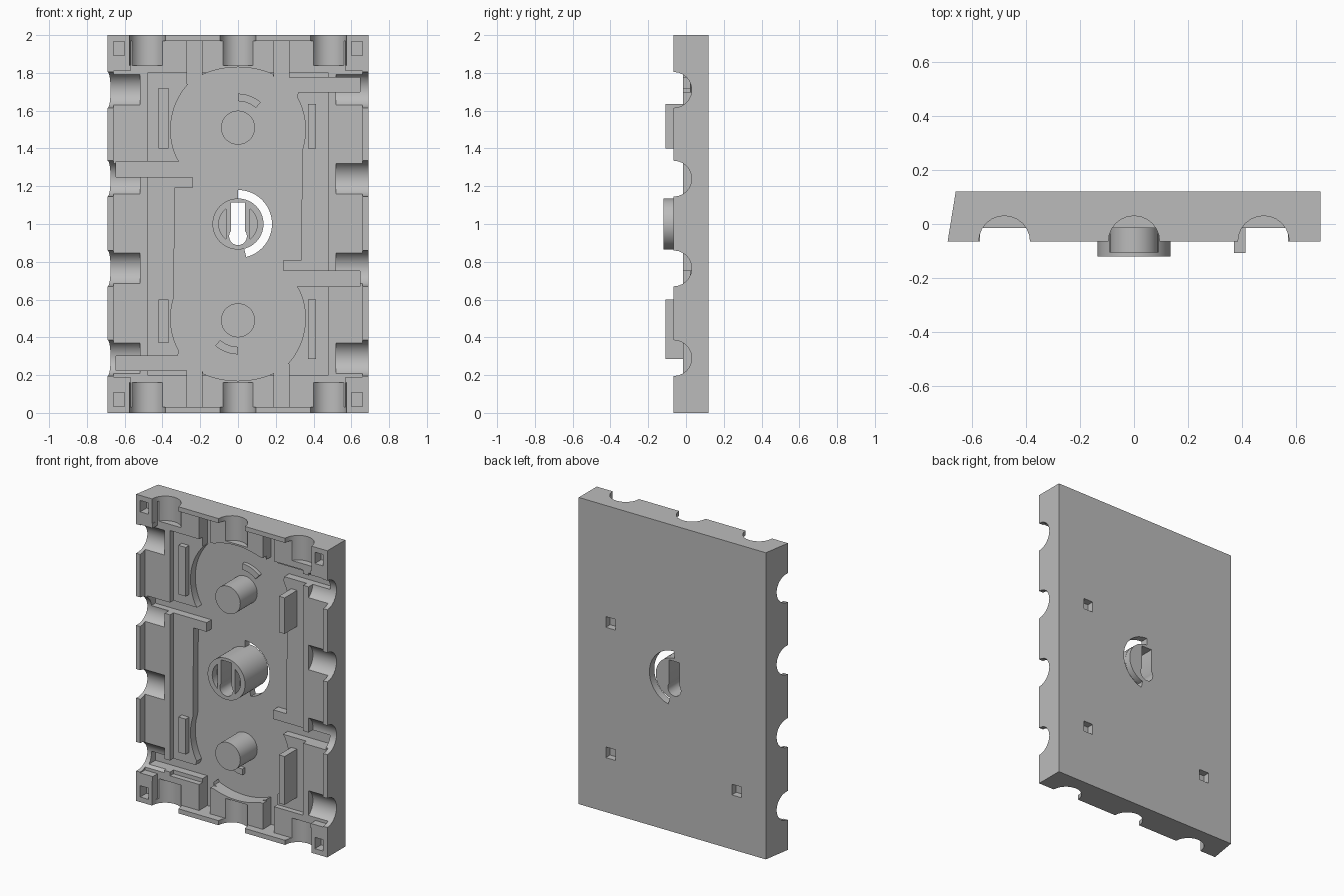
import bpy, bmesh
from math import radians, sin, cos

cube = bpy.data.objects.get("Cube")
if cube:
    bpy.data.objects.remove(cube, do_unlink=True)

FRONT, PANEL, MID, FLOOR, BACK = -0.065, -0.015, 0.02, 0.07, 0.12

grey = bpy.data.materials.new("mid grey")
grey.use_nodes = True
colour = (0.5, 0.5, 0.5, 1)
grey.diffuse_color = colour
grey.node_tree.nodes["Principled BSDF"].inputs["Base Color"].default_value = colour


def arc(cx, cz, r, a, b, n=16):
    """Points on an arc in the front plane, angles in degrees."""
    angles = [radians(a + (b - a) * i / n) for i in range(n + 1)]
    return [(cx + r * cos(t), cz + r * sin(t)) for t in angles]


def rect(x0, x1, z0, z1):
    return [(x0, z0), (x1, z0), (x1, z1), (x0, z1)]


def turn(points):
    """Half turn about the middle of the plate."""
    return [(-x, 2 - z) for x, z in points]


def extrude(name, points, axis, a, b):
    """Extrude a closed outline along an axis from a to b."""
    bm = bmesh.new()
    place = {"x": lambda p, t: (t, p[0], p[1]),
             "y": lambda p, t: (p[0], t, p[1]),
             "z": lambda p, t: (p[0], p[1], t)}[axis]
    low = [bm.verts.new(place(p, a)) for p in points]
    high = [bm.verts.new(place(p, b)) for p in points]
    bm.faces.new(low)
    bm.faces.new(high)
    for i in range(len(points)):
        j = (i + 1) % len(points)
        bm.faces.new((low[i], low[j], high[j], high[i]))
    bmesh.ops.recalc_face_normals(bm, faces=bm.faces)
    mesh = bpy.data.meshes.new(name)
    bm.to_mesh(mesh)
    bm.free()
    mesh.materials.append(grey)
    ob = bpy.data.objects.new(name, mesh)
    bpy.context.collection.objects.link(ob)
    return ob


def cut(target, points, a, b, axis="y"):
    """Subtract an extruded outline from the target."""
    cutter = extrude("cutter", points, axis, a, b)
    cutter.hide_render = True
    mod = target.modifiers.new("cut", "BOOLEAN")
    mod.operation, mod.solver, mod.object = "DIFFERENCE", "EXACT", cutter
    bpy.context.view_layer.objects.active = target
    bpy.ops.object.modifier_apply(modifier=mod.name)
    bpy.data.objects.remove(cutter, do_unlink=True)


# Plate with one sloping side
plate = extrude("plate", [(-0.69, FRONT), (0.69, FRONT), (0.69, BACK), (-0.66, BACK)], "z", 0, 2)

# Recessed panel inside the rim, leaving four corner blocks
quarter = [(0.66, 1.81), (0.57, 1.81), (0.57, 1.97)]
mirrored = [(-x, z) for x, z in reversed(quarter)]
cut(plate, quarter + mirrored + turn(quarter) + turn(mirrored), -0.2, PANEL)

# Middle step
cut(plate, rect(-0.48, 0.48, 0.2, 1.8), -0.2, MID)

# Deep waisted cavity, with half-turn symmetry
half = arc(0, 1.36, 0.47, 67, 113) + arc(0, 1.5, 0.357, 135, 205)
half += [(-0.31, 1.33), (-0.31, 1.25), (-0.24, 1.25), (-0.24, 1.19), (-0.335, 1.19)]
half += arc(0, 0.5, 0.357, 162, 209)
half += [(-0.32, 0.3), (-0.32, 0.225), (-0.19, 0.225)]
cut(plate, half + turn(half), -0.2, FLOOR)

# Deep channels leading to the sides and ends
for channel in (rect(-0.645, -0.28, 1.25, 1.33), rect(-0.645, -0.28, 0.225, 0.3),
                rect(-0.27, -0.19, 1.74, 1.97), rect(-0.27, -0.19, 0.03, 0.24)):
    cut(plate, channel, -0.2, FLOOR)
    cut(plate, turn(channel), -0.2, FLOOR)

# Half-round notches in the sides and ends
for z in (0.29, 0.765, 1.24, 1.71):
    for a, b in ((-0.8, -0.52), (0.52, 0.8)):
        cut(plate, arc(FRONT, z, 0.095, 0, 345, 23), a, b, "x")
for x in (-0.48, 0, 0.48):
    for a, b in ((-0.1, 0.16), (1.84, 2.1)):
        cut(plate, arc(x, FRONT, 0.095, 0, 345, 23), a, b, "z")

# Square sockets in the corner blocks
for x in (-0.63, 0.63):
    for z in (0.07, 1.93):
        cut(plate, rect(x - 0.03, x + 0.03, z - 0.037, z + 0.037), -0.2, 0.0)

# Square sockets in the back
for x, z in ((0.46, 1.24), (0.46, 0.39), (-0.45, 0.39)):
    cut(plate, rect(x - 0.035, x + 0.035, z - 0.035, z + 0.035), 0.075, 0.2)

# Curved slot and keyhole through the plate
cut(plate, arc(0, 1, 0.18, -76, 90, 32) + arc(0, 1, 0.134, 90, -76, 32), -0.2, 0.2)
keyhole = [(0.037, 1.115), (-0.037, 1.115)] + arc(0, 0.935, 0.047, 142, 398)
cut(plate, keyhole, -0.2, 0.2)

# Central boss with keyhole and two crescent recesses
boss = extrude("central_boss", arc(0, 1, 0.135, 0, 354.375, 63), "y", -0.12, FLOOR + 0.01)
cut(boss, keyhole, -0.2, 0.2)
crescent = arc(0, 1, 0.102, -52, 52)
cut(boss, crescent, -0.2, -0.07)
cut(boss, turn(crescent), -0.2, -0.07)

parts = [plate, boss]

# Round pegs and their small curved ridges
ridge = arc(0, 1.51, 0.18, 48, 90) + arc(0, 1.51, 0.14, 90, 48)
for name, z, outline in (("upper", 1.51, ridge), ("lower", 0.49, turn(ridge))):
    parts.append(extrude(name + "_peg", arc(0, z, 0.09, 0, 352.5, 47), "y", -0.105, FLOOR + 0.01))
    parts.append(extrude(name + "_curved_ridge", outline, "y", 0.045, FLOOR + 0.01))

# Upright ribs on the middle step
for name, outline, front in (
        ("left_upper_rib", rect(0.37, 0.412, 1.4, 1.635), -0.108),
        ("left_lower_rib", rect(0.37, 0.412, 0.285, 0.6), -0.108),
        ("right_upper_rib", rect(-0.42, -0.367, 1.4, 1.72), -0.015),
        ("right_lower_rib", rect(-0.42, -0.367, 0.37, 0.6), -0.015)):
    parts.append(extrude(name, outline, "y", front, MID + 0.01))

# Smooth the curved walls, keep edges sharp
bpy.ops.object.select_all(action="DESELECT")
for ob in parts:
    ob.select_set(True)
bpy.context.view_layer.objects.active = plate
bpy.ops.object.shade_smooth_by_angle(angle=radians(30))
